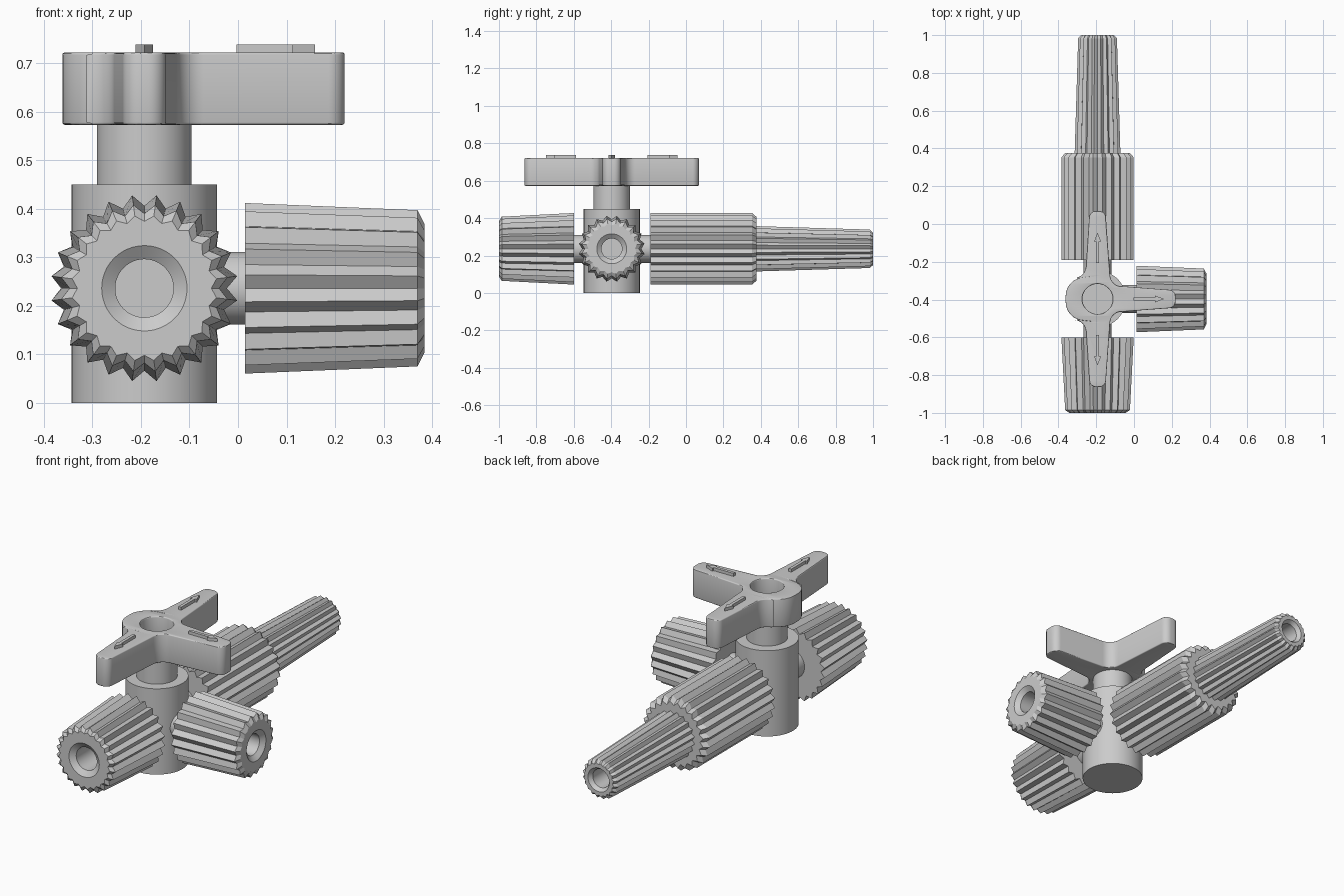
import bpy, bmesh, math
from mathutils import Vector

if "Cube" in bpy.data.objects:
    bpy.data.objects.remove(bpy.data.objects["Cube"])

CX, CY, CZ = -0.193, -0.397, 0.236      # valve axis and port height


def finish(ob, angle=20):
    bpy.ops.object.select_all(action='DESELECT')
    ob.select_set(True)
    bpy.context.view_layer.objects.active = ob
    bpy.ops.object.shade_smooth_by_angle(angle=math.radians(angle))


def loft(name, origin, direction, rings, n):
    """Rings of (distance, tip radius, valley radius) along an axis, capped at both ends."""
    bm = bmesh.new()
    rows = []
    for z, tip, valley in rings:
        row = []
        for i in range(2 * n):
            a, r = math.pi * i / n, tip if i % 2 else valley
            row.append(bm.verts.new((r * math.cos(a), r * math.sin(a), z)))
        rows.append(row)
    for lo, hi in zip(rows, rows[1:]):
        for i in range(2 * n):
            j = (i + 1) % (2 * n)
            bm.faces.new((lo[i], lo[j], hi[j], hi[i]))
    bm.faces.new(rows[0][::-1])
    bm.faces.new(rows[-1])
    bmesh.ops.recalc_face_normals(bm, faces=bm.faces)
    me = bpy.data.meshes.new(name)
    bm.to_mesh(me)
    bm.free()
    ob = bpy.data.objects.new(name, me)
    bpy.context.collection.objects.link(ob)
    ob.location = origin
    ob.rotation_mode = 'QUATERNION'
    ob.rotation_quaternion = Vector(direction).to_track_quat('Z', 'Y')
    finish(ob)
    return ob


def cylinder(name, origin, direction, z0, z1, r):
    return loft(name, origin, direction, [(z0, r, r), (z1, r, r)], 32)


def fillet(corners, steps=8):
    """Round each (x, y, radius) corner of a closed polygon."""
    out = []
    for k, (x, y, r) in enumerate(corners):
        p = Vector((x, y))
        u = (Vector(corners[k - 1][:2]) - p).normalized()
        v = (Vector(corners[(k + 1) % len(corners)][:2]) - p).normalized()
        half = u.angle(v) / 2
        c = p + (u + v).normalized() * r / math.sin(half)
        a, b = p + u * r / math.tan(half) - c, p + v * r / math.tan(half) - c
        turn = a.angle_signed(b)
        for s in range(steps + 1):
            t = -turn * s / steps
            out.append((c.x + a.x * math.cos(t) - a.y * math.sin(t),
                        c.y + a.x * math.sin(t) + a.y * math.cos(t)))
    return out


def plate(name, outlines, z0, z1, bevel=0.0):
    """Extruded flat shape; later outlines are holes."""
    cu = bpy.data.curves.new(name, 'CURVE')
    cu.dimensions, cu.fill_mode = '2D', 'BOTH'
    cu.extrude = (z1 - z0) / 2 - bevel
    cu.bevel_depth, cu.bevel_resolution, cu.offset = bevel, 2, -bevel
    for pts in outlines:
        sp = cu.splines.new('POLY')
        sp.points.add(len(pts) - 1)
        for q, (x, y) in zip(sp.points, pts):
            q.co = (x, y, 0, 1)
        sp.use_cyclic_u = True
    ob = bpy.data.objects.new(name, cu)
    bpy.context.collection.objects.link(ob)
    ob.location = (CX, CY, (z0 + z1) / 2)
    bpy.ops.object.select_all(action='DESELECT')
    ob.select_set(True)
    bpy.context.view_layer.objects.active = ob
    bpy.ops.object.convert(target='MESH')
    ob = bpy.context.view_layer.objects.active
    bm = bmesh.new()
    bm.from_mesh(ob.data)
    bmesh.ops.remove_doubles(bm, verts=bm.verts, dist=0.0001)
    bmesh.ops.recalc_face_normals(bm, faces=bm.faces)
    bm.to_mesh(ob.data)
    bm.free()
    finish(ob, 30)
    return ob


# Valve body and stem
UP = (0, 0, 1)
cylinder("valve_body", (CX, CY, 0), UP, 0, 0.45, 0.15)
cylinder("handle_stem", (CX, CY, 0), UP, 0.44, 0.60, 0.0975)

# Three-armed handle with a round socket on top
half = [(-0.169, 0.11, 0.10), (-0.066, 0.115, 0.06), (-0.042, 0.466, 0.036),
        (0.042, 0.466, 0.036), (0.070, 0.072, 0.06), (0.413, 0.046, 0.036)]
full = half + [(x, -y, r) for x, y, r in reversed(half)]
hole = [(0.08 * math.cos(a), 0.08 * math.sin(a))
        for a in (math.tau * i / 48 for i in range(48))]
plate("handle", [fillet(full), hole], 0.573, 0.722, 0.005)

# Raised flow arrows, one on each arm
arrow = [(0.19, -0.008), (0.305, -0.008), (0.305, -0.018), (0.352, 0),
         (0.305, 0.018), (0.305, 0.008), (0.19, 0.008)]
for name, c, s in (("right", 1, 0), ("back", 0, 1), ("front", 0, -1)):
    pts = [(x * c - y * s, x * s + y * c) for x, y in arrow]
    plate("arrow_" + name, [pts], 0.715, 0.738)

# Port necks
PORT = (CX, CY, CZ)
for name, d in (("right", (1, 0, 0)), ("front", (0, -1, 0)), ("back", (0, 1, 0))):
    cylinder("neck_" + name, PORT, d, 0.05, 0.22, 0.075)


def recess(end, r_out, r_in, depth):
    return [(end, r_out, r_out), (end - 0.02, r_in, r_in), (end - depth, r_in, r_in)]


# Ribbed caps with countersunk ends
loft("front_cap", PORT, (0, -1, 0),
     [(0.203, 0.193, 0.170), (0.588, 0.173, 0.154), (0.603, 0.150, 0.138)]
     + recess(0.603, 0.088, 0.06, 0.2), 24)
loft("right_cap", PORT, (1, 0, 0),
     [(0.207, 0.178, 0.158), (0.563, 0.163, 0.145), (0.577, 0.135, 0.125)]
     + recess(0.577, 0.080, 0.055, 0.2), 20)

# Ribbed collar and tapered nozzle at the back
loft("back_collar", PORT, (0, 1, 0),
     [(0.207, 0.193, 0.172), (0.750, 0.193, 0.172), (0.774, 0.172, 0.152)], 24)
loft("back_nozzle", PORT, (0, 1, 0),
     [(0.76, 0.123, 0.108), (1.380, 0.104, 0.091), (1.397, 0.088, 0.080)]
     + recess(1.397, 0.062, 0.048, 0.25), 20)
